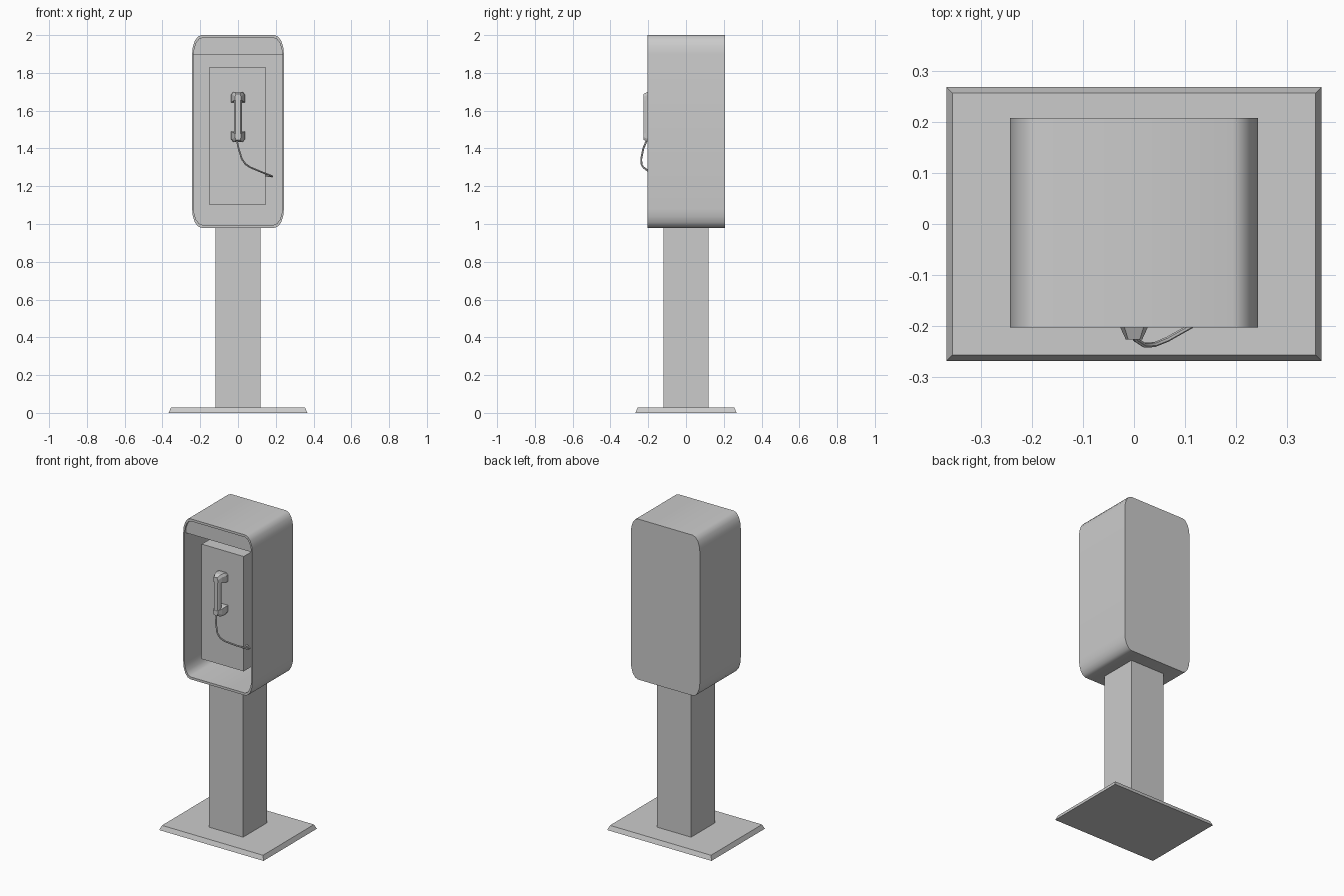
import bpy, bmesh, math
from mathutils import Vector

cube = bpy.data.objects.get("Cube")
if cube:
    bpy.data.objects.remove(cube, do_unlink=True)

grey = bpy.data.materials.new("plain grey")
grey.use_nodes = True
colour = (0.6, 0.6, 0.6, 1)
grey.diffuse_color = colour
grey.node_tree.nodes["Principled BSDF"].inputs["Base Color"].default_value = colour


def finish(name, bm, smooth=False):
    bmesh.ops.recalc_face_normals(bm, faces=bm.faces)
    mesh = bpy.data.meshes.new(name)
    bm.to_mesh(mesh)
    bm.free()
    mesh.materials.append(grey)
    if smooth:
        mesh.shade_smooth()
        mesh.set_sharp_from_angle(angle=math.radians(35))
    obj = bpy.data.objects.new(name, mesh)
    bpy.context.collection.objects.link(obj)
    return obj


def loft(name, rings, smooth=False):
    """Join equal rings of points into a closed solid."""
    bm = bmesh.new()
    loops = [[bm.verts.new(p) for p in ring] for ring in rings]
    for a, b in zip(loops, loops[1:]):
        for i in range(len(a)):
            j = (i + 1) % len(a)
            bm.faces.new((a[i], a[j], b[j], b[i]))
    bm.faces.new(loops[0])
    bm.faces.new(loops[-1])
    return finish(name, bm, smooth)


def rect(hx, hy, z):
    return [(-hx, -hy, z), (hx, -hy, z), (hx, hy, z), (-hx, hy, z)]


def outline(hx, hz, rx, rz, steps=4):
    """Upright rectangle with elliptical corners, around the cabinet centre."""
    pts = []
    for q, (sx, sz) in enumerate(((1, 1), (-1, 1), (-1, -1), (1, -1))):
        for k in range(steps + 1):
            t = math.pi / 2 * (q + k / steps)
            pts.append((sx * (hx - rx) + rx * math.cos(t),
                        MID + sz * (hz - rz) + rz * math.sin(t)))
    return pts


def at_depth(pts, y):
    return [(x, y, z) for x, z in pts]


MID, FRONT, BACK = 1.49, -0.203, 0.207

# Base plate with sloping edges, and square post
loft("base_plate", [rect(0.367, 0.268, 0), rect(0.355, 0.256, 0.028)])
loft("post", [rect(0.12, 0.12, 0.02), rect(0.12, 0.12, 0.985)])

# Hollow cabinet: outer skin, front rim, then inner walls and back wall
outer = outline(0.243, 0.51, 0.05, 0.1)
inner = outline(0.235, 0.495, 0.046, 0.095)
loft("cabinet", [at_depth(outer, BACK), at_depth(outer, FRONT),
                 at_depth(inner, FRONT), at_depth(inner, BACK - 0.015)], True)

# Header filling the rounded top of the opening
head = [(x * 1.01, z) for x, z in inner if z > 1.9]
head = [(0.237, 1.895)] + head + [(-0.237, 1.895)]
loft("header", [at_depth(head, -0.19), at_depth(head, BACK - 0.01)])

# Telephone body
body = [(-0.15, 1.1), (0.145, 1.1), (0.145, 1.83), (-0.15, 1.83)]
loft("phone_body", [at_depth(body, -0.15), at_depth(body, BACK - 0.01)])

# Handset: bevelled grip with two flared cups
MID_Z = 1.567


def grip_ring(z):
    return [(-0.02, -0.195, z), (-0.02, -0.213, z), (-0.012, -0.225, z),
            (0.012, -0.225, z), (0.02, -0.213, z), (0.02, -0.195, z)]


loft("handset_grip", [grip_ring(MID_Z - 0.11), grip_ring(MID_Z + 0.11)])


def cup_ring(y, hx, low, high, side):
    cut = 0.3 * hx
    flat = [(-hx, low), (hx, low), (hx, high - 0.015),
            (hx - cut, high), (cut - hx, high), (-hx, high - 0.015)]
    return [(x, y, MID_Z + side * z) for x, z in flat]


for name, side in (("earpiece", 1), ("mouthpiece", -1)):
    loft(name, [cup_ring(-0.148, 0.036, 0.076, 0.128, side),
                cup_ring(-0.172, 0.036, 0.076, 0.133, side),
                cup_ring(-0.2, 0.028, 0.082, 0.133, side),
                cup_ring(-0.226, 0.016, 0.09, 0.121, side)])

# Cord from the mouthpiece round to the side of the body
path = [(-0.008, -0.205, 1.45), (0.003, -0.226, 1.4), (0.02, -0.237, 1.345),
        (0.04, -0.236, 1.317), (0.065, -0.226, 1.3), (0.12, -0.195, 1.277),
        (0.182, -0.155, 1.253), (0.182, -0.14, 1.252), (0.14, -0.12, 1.257)]
pts = [Vector(p) for p in path]
rings = []
for i, p in enumerate(pts):
    d = (pts[min(i + 1, len(pts) - 1)] - pts[max(i - 1, 0)]).normalized()
    u = d.cross(Vector((1, 0.3, 0.8))).normalized()
    if rings and u.dot(last_u) < 0:
        u = -u
    u = (u if not rings else (last_u - d * last_u.dot(d)).normalized())
    last_u, v = u, d.cross(u)
    rings.append([p + 0.005 * (u * math.cos(a) + v * math.sin(a))
                  for a in (k * math.tau / 6 for k in range(6))])
loft("cord", rings, True)
